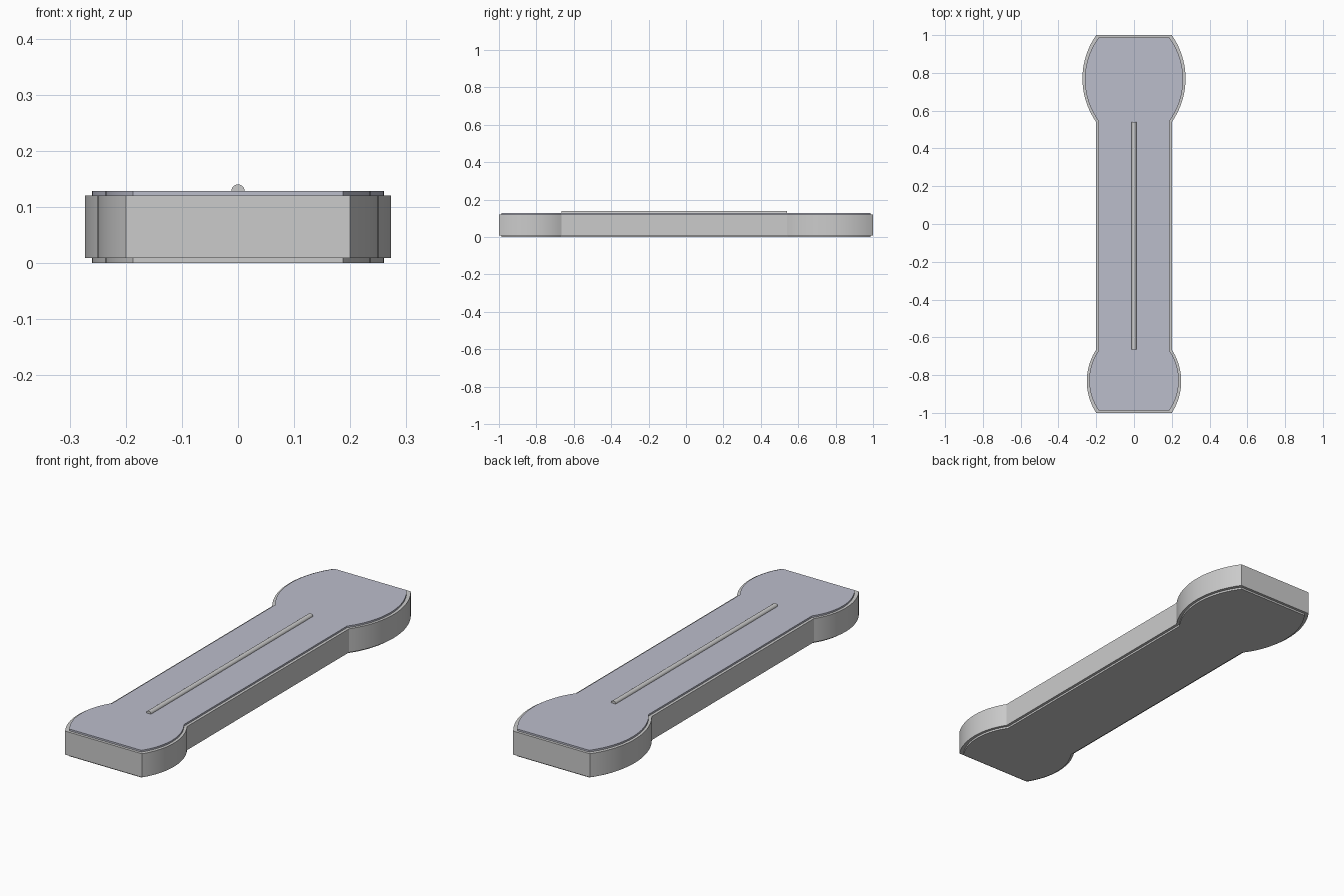
import bpy, bmesh, math

if "Cube" in bpy.data.objects:
    bpy.data.objects.remove(bpy.data.objects["Cube"])

SEG = 20


def bulge(y0, y1, edge, peak):
    """Circular arc on the +x side from (edge, y0) to (peak) to (edge, y1)."""
    h, s = (y1 - y0) / 2, peak - edge
    r = (h * h + s * s) / (2 * s)
    a = math.asin(h / r)
    cx, cy = peak - r, (y0 + y1) / 2
    angles = [-a + 2 * a * i / SEG for i in range(SEG + 1)]
    return [(cx + r * math.cos(t), cy + r * math.sin(t)) for t in angles]


def outline(d):
    """Board outline, pulled inward by d."""
    side = bulge(-1 + d, -0.665 - d / 3, 0.2 - d, 0.25 - d)
    side += bulge(0.54 + d / 3, 1 - d, 0.2 - d, 0.273 - d)
    return side + [(-x, y) for x, y in reversed(side)]


def slab(name, inset, z0, z1):
    bm = bmesh.new()
    face = bm.faces.new([bm.verts.new((x, y, z0)) for x, y in outline(inset)])
    out = bmesh.ops.extrude_face_region(bm, geom=[face])["geom"]
    top = [v for v in out if isinstance(v, bmesh.types.BMVert)]
    bmesh.ops.translate(bm, verts=top, vec=(0, 0, z1 - z0))
    bmesh.ops.recalc_face_normals(bm, faces=bm.faces)
    return finish(name, bm)


def finish(name, bm):
    mesh = bpy.data.meshes.new(name)
    bm.to_mesh(mesh)
    bm.free()
    obj = bpy.data.objects.new(name, mesh)
    bpy.context.collection.objects.link(obj)
    bpy.context.view_layer.objects.active = obj
    bpy.ops.object.select_all(action='DESELECT')
    obj.select_set(True)
    bpy.ops.object.shade_smooth_by_angle(angle=math.radians(30))
    return obj


# Body with thin inset plates below and above
slab("body", 0.0, 0.009, 0.12)
slab("bottom_plate", 0.013, 0.0, 0.009)
plate = slab("top_plate", 0.013, 0.12, 0.128)

mat = bpy.data.materials.new("blue_grey")
mat.diffuse_color = (0.5, 0.51, 0.6, 1)
mat.use_nodes = True
mat.node_tree.nodes["Principled BSDF"].inputs["Base Color"].default_value = mat.diffuse_color
plate.data.materials.append(mat)

# Half-round rib along the middle of the top
R, Y0, Y1 = 0.012, -0.665, 0.54
bm = bmesh.new()
profile = [(R * math.cos(math.pi * i / 12), R * math.sin(math.pi * i / 12)) for i in range(13)]
face = bm.faces.new([bm.verts.new((x, Y0, 0.128 + z)) for x, z in profile])
out = bmesh.ops.extrude_face_region(bm, geom=[face])["geom"]
bmesh.ops.translate(bm, verts=[v for v in out if isinstance(v, bmesh.types.BMVert)], vec=(0, Y1 - Y0, 0))
bmesh.ops.recalc_face_normals(bm, faces=bm.faces)
finish("centre_rib", bm)
